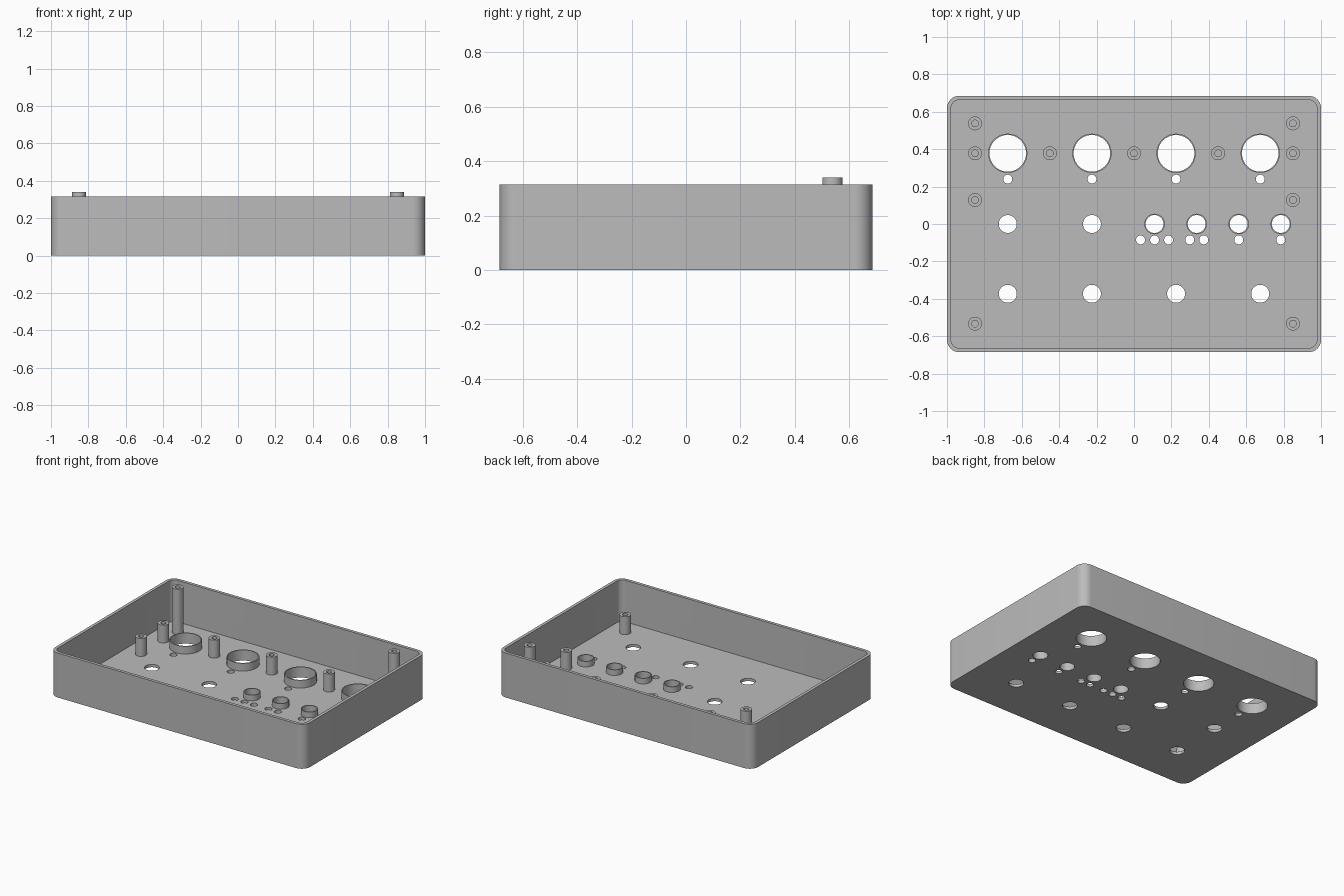
import bpy, bmesh
from math import sin, cos, pi, radians

cube = bpy.data.objects.get("Cube")
if cube:
    bpy.data.objects.remove(cube, do_unlink=True)

grey = bpy.data.materials.new("plain grey")
grey.use_nodes = True
COLOUR = (0.5, 0.5, 0.5, 1)
grey.diffuse_color = COLOUR
grey.node_tree.nodes["Principled BSDF"].inputs["Base Color"].default_value = COLOUR

FLOOR, RIM, WALL = 0.02, 0.315, 0.022
HALF_X, HALF_Y, CORNER = 1.0, 0.685, 0.065


def circle(x, y, r, n=40):
    return [(x + r * cos(2 * pi * i / n), y + r * sin(2 * pi * i / n)) for i in range(n)]


def rounded_rect(hx, hy, r, n=10):
    pts = []
    for k, (sx, sy) in enumerate([(1, 1), (-1, 1), (-1, -1), (1, -1)]):
        for i in range(n + 1):
            a = pi / 2 * (k + i / n)
            pts.append((sx * (hx - r) + r * cos(a), sy * (hy - r) + r * sin(a)))
    return pts


def extrude(name, loops, z0, z1):
    """Fill flat loops (inner loops become holes) and extrude from z0 to z1."""
    curve = bpy.data.curves.new(name + " outline", 'CURVE')
    curve.dimensions = '2D'
    curve.fill_mode = 'BOTH'
    curve.extrude = (z1 - z0) / 2
    for loop in loops:
        s = curve.splines.new('POLY')
        s.points.add(len(loop) - 1)
        for p, (x, y) in zip(s.points, loop):
            p.co = (x, y, 0, 1)
        s.use_cyclic_u = True
    temp = bpy.data.objects.new(name + " outline", curve)
    bpy.context.collection.objects.link(temp)
    deps = bpy.context.evaluated_depsgraph_get()
    mesh = bpy.data.meshes.new_from_object(temp.evaluated_get(deps))
    bpy.data.objects.remove(temp, do_unlink=True)
    bm = bmesh.new()
    bm.from_mesh(mesh)
    bmesh.ops.remove_doubles(bm, verts=bm.verts, dist=1e-4)
    bmesh.ops.translate(bm, verts=bm.verts, vec=(0, 0, (z0 + z1) / 2))
    bmesh.ops.recalc_face_normals(bm, faces=bm.faces)
    bm.to_mesh(mesh)
    bm.free()
    mesh.name = name
    mesh.materials.clear()
    mesh.materials.append(grey)
    obj = bpy.data.objects.new(name, mesh)
    bpy.context.collection.objects.link(obj)
    return obj


def activate(obj):
    bpy.ops.object.select_all(action='DESELECT')
    obj.select_set(True)
    bpy.context.view_layer.objects.active = obj


def cut(obj, cutter):
    cutter.hide_render = True
    mod = obj.modifiers.new("cut", 'BOOLEAN')
    mod.operation, mod.solver, mod.object = 'DIFFERENCE', 'EXACT', cutter
    activate(obj)
    bpy.ops.object.modifier_apply(modifier=mod.name)
    bpy.data.objects.remove(cutter, do_unlink=True)


# Hole layout
columns = [-0.675, -0.225, 0.225, 0.675]
big = [(x, 0.378) for x in columns]
collared = [(x, 0.0) for x in (0.11, 0.335, 0.56, 0.785)]
plain = [(x, -0.373) for x in columns] + [(x, 0.0) for x in columns[:2]]
tiny = [(x, 0.24) for x in columns]
tiny += [(x, -0.085) for x in (0.035, 0.11, 0.185, 0.298, 0.373, 0.56, 0.785)]
BIG_R, SMALL_R, TINY_R = 0.098, 0.048, 0.024

# Open tray with a drilled floor
tray = extrude("tray", [rounded_rect(HALF_X, HALF_Y, CORNER)], 0, RIM)
cut(tray, extrude("cavity cutter",
                  [rounded_rect(HALF_X - WALL, HALF_Y - WALL, CORNER - WALL)], FLOOR, RIM + 0.1))
holes = [circle(x, y, BIG_R) for x, y in big]
holes += [circle(x, y, SMALL_R) for x, y in collared + plain]
holes += [circle(x, y, TINY_R, 20) for x, y in tiny]
cut(tray, extrude("hole cutter", holes, -0.1, FLOOR + 0.1))
parts = [tray]

# Raised collars round the holes
for name, spots, inner, outer, top in (("large_collar", big, BIG_R, 0.105, 0.075),
                                       ("small_collar", collared, SMALL_R, 0.055, 0.06)):
    for x, y in spots:
        parts.append(extrude(name, [circle(x, y, outer), circle(x, y, inner)], FLOOR, top))

# Hollow screw posts: tall at the back corners, short elsewhere
tall = [(s * 0.85, 0.538) for s in (-1, 1)]
short = [(s * 0.85, y) for s in (-1, 1) for y in (0.378, 0.128, -0.533)]
short += [(x, 0.378) for x in (-0.45, 0, 0.45)]
for name, spots, top in (("tall_post", tall, 0.34), ("short_post", short, 0.147)):
    for x, y in spots:
        parts.append(extrude(name, [circle(x, y, 0.037, 32), circle(x, y, 0.018, 24)], FLOOR, top))

for obj in parts:
    activate(obj)
    bpy.ops.object.shade_smooth_by_angle(angle=radians(30))
